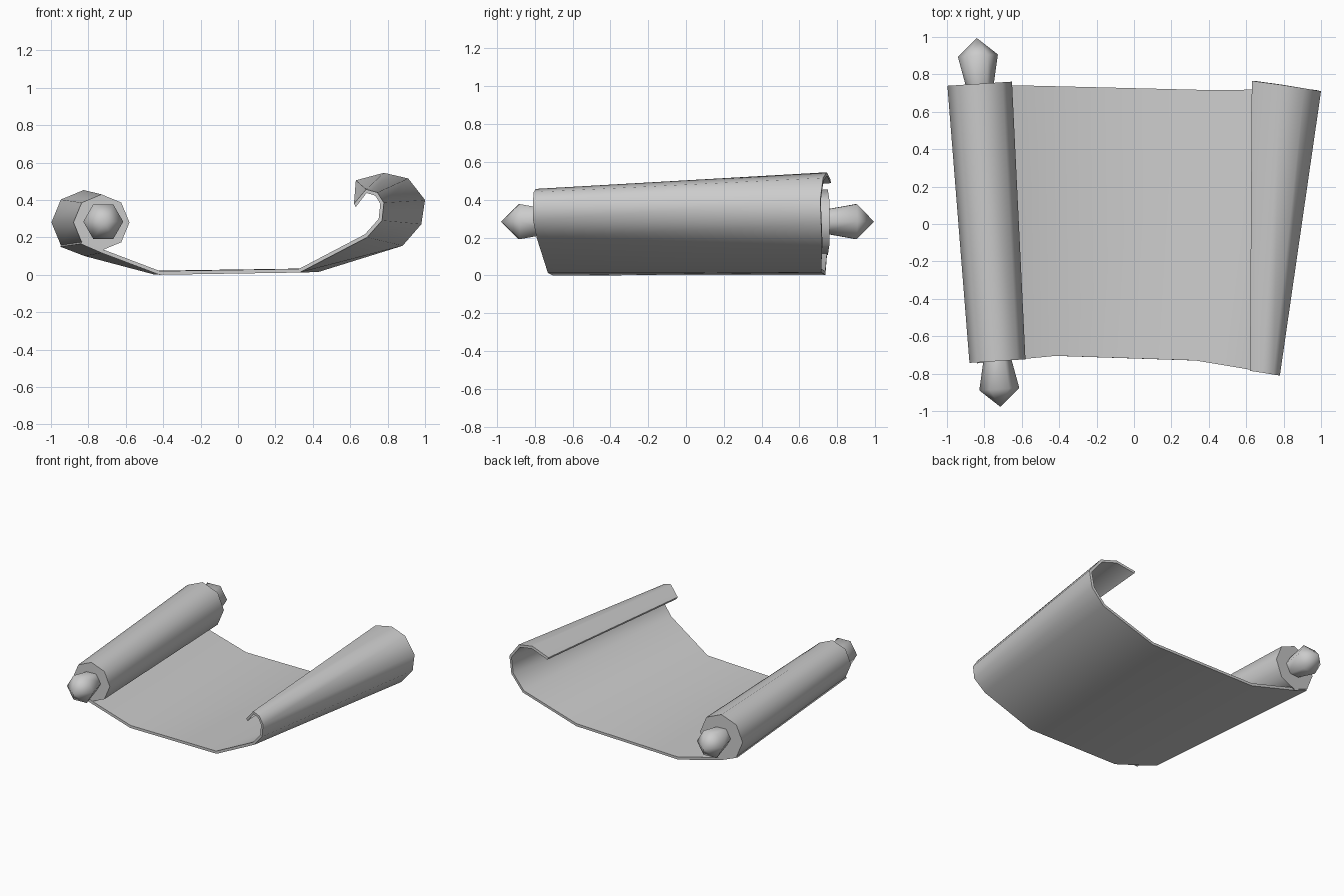
import bpy, bmesh, math
from mathutils import Vector

cube = bpy.data.objects.get("Cube")
if cube:
    bpy.data.objects.remove(cube)

GREY = (0.6, 0.6, 0.6, 1)
paper = bpy.data.materials.new("plain grey")
paper.use_nodes = True
paper.diffuse_color = GREY
paper.node_tree.nodes["Principled BSDF"].inputs["Base Color"].default_value = GREY


def loft(name, rows, closed, thickness=0):
    """Bridge rows of points; closed rows become capped tubes, open ones a sheet."""
    bm = bmesh.new()
    rings = [[bm.verts.new(p) for p in row] for row in rows]
    n = len(rings[0])
    for a, b in zip(rings, rings[1:]):
        for i in range(n if closed else n - 1):
            j = (i + 1) % n
            bm.faces.new((a[i], b[i], b[j], a[j]))
    if closed:
        bm.faces.new(rings[0])
        bm.faces.new(rings[-1][::-1])
        bmesh.ops.remove_doubles(bm, verts=bm.verts, dist=0.0005)
        bmesh.ops.recalc_face_normals(bm, faces=bm.faces)
    mesh = bpy.data.meshes.new(name)
    bm.to_mesh(mesh)
    bm.free()
    mesh.materials.append(paper)
    obj = bpy.data.objects.new(name, mesh)
    bpy.context.collection.objects.link(obj)
    bpy.ops.object.select_all(action='DESELECT')
    obj.select_set(True)
    bpy.context.view_layer.objects.active = obj
    if thickness:
        solid = obj.modifiers.new("thickness", 'SOLIDIFY')
        solid.thickness = thickness
        solid.offset = -1
        bpy.ops.object.modifier_apply(modifier=solid.name)
    bpy.ops.object.shade_smooth_by_angle(angle=math.radians(70))
    return obj


# Rolled side: a tapered, slightly turned tube
front = Vector((-0.73, -0.733, 0.28))
back = Vector((-0.825, 0.75, 0.28))
axis = (back - front).normalized()
up = Vector((0, 0, 1))
side = axis.cross(up)


def ring(centre, radius, sides):
    turns = [math.tau * i / sides for i in range(sides)]
    return [centre + radius * (side * math.cos(t) + up * math.sin(t)) for t in turns]


loft("paper_roll", [ring(front, 0.15, 8), ring(back, 0.173, 8)], True)

# Hexagonal pointed knobs on both ends of the rod
for name, end, way in (("front_knob", front, -axis), ("back_knob", back, axis)):
    steps = ((-0.03, 0.07), (0.15, 0.107), (0.245, 0.0001))
    loft(name, [ring(end + way * d + up * 0.004, r, 6) for d, r in steps], True)

# Open sheet: outer edge at the front and at the back, left to right
front_edge = [
    (-0.84, -0.745, 0.165), (-0.73, -0.735, 0.117), (-0.42, -0.705, 0),
    (0.33, -0.73, 0.012), (0.69, -0.79, 0.2), (0.77, -0.808, 0.29),
    (0.78, -0.81, 0.385), (0.745, -0.805, 0.44), (0.685, -0.795, 0.457),
    (0.62, -0.785, 0.38)]
back_edge = [
    (-0.95, 0.735, 0.15), (-0.82, 0.745, 0.1), (-0.45, 0.737, 0.002),
    (0.43, 0.715, 0.015), (0.88, 0.72, 0.155), (0.98, 0.715, 0.27),
    (1.0, 0.71, 0.4), (0.91, 0.725, 0.515), (0.78, 0.745, 0.545),
    (0.63, 0.765, 0.505)]
loft("paper_sheet", [front_edge, back_edge], False, 0.02)
